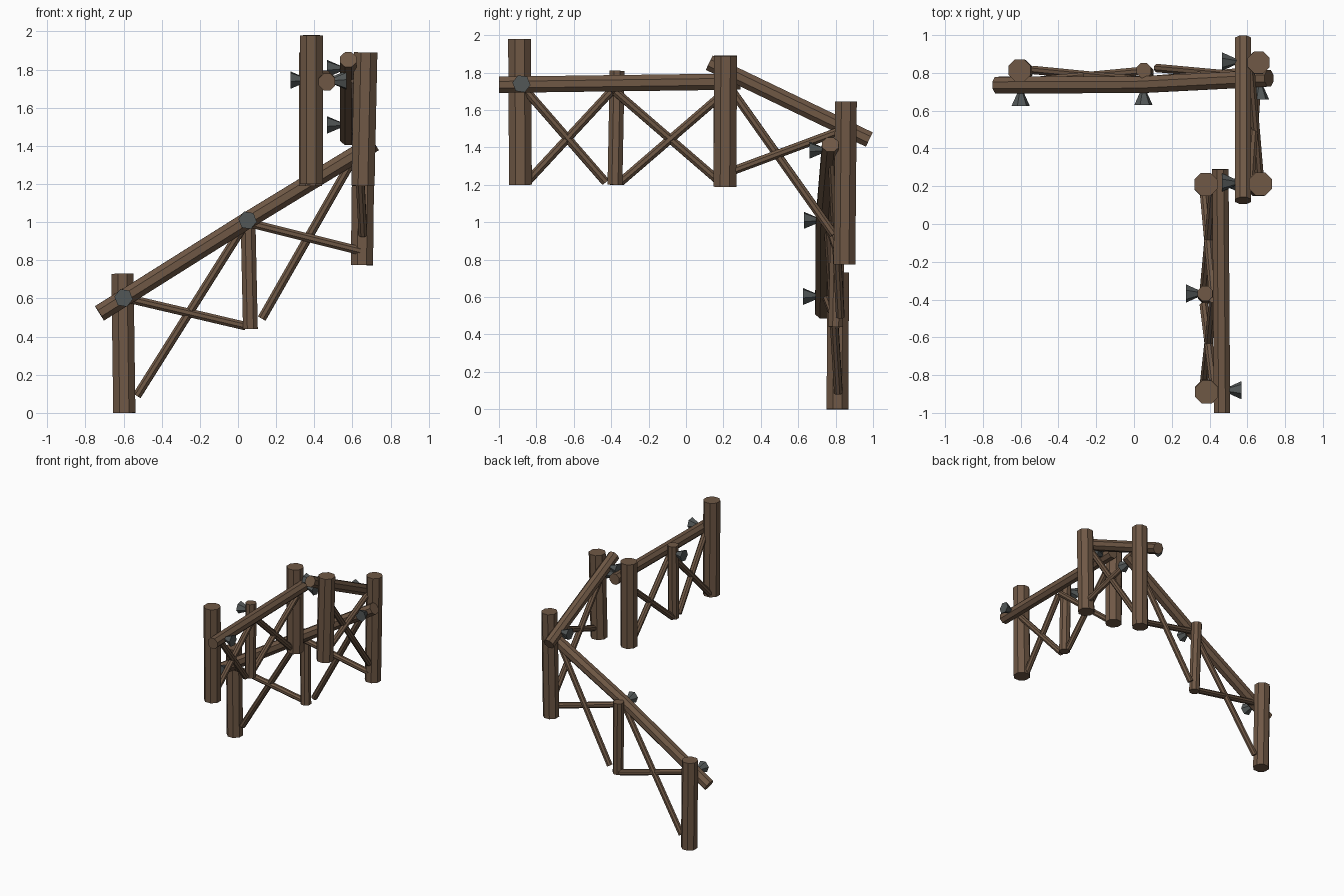
import bpy, bmesh, math
from mathutils import Vector

if "Cube" in bpy.data.objects:
    bpy.data.objects.remove(bpy.data.objects["Cube"])


def material(name, rgb):
    m = bpy.data.materials.new(name)
    m.diffuse_color = (*rgb, 1)
    m.use_nodes = True
    m.node_tree.nodes["Principled BSDF"].inputs["Base Color"].default_value = m.diffuse_color
    return m


WOOD = material("brown wood", (0.16, 0.098, 0.06))
IRON = material("dark iron", (0.085, 0.095, 0.095))


def beam(name, points, radii, sides=8, mat=WOOD, turn=0.5):
    """Flat-sided log swept through the points, one radius per point."""
    pts = [Vector(p) for p in points]
    if not isinstance(radii, (list, tuple)):
        radii = [radii] * len(pts)
    d = (pts[-1] - pts[0]).normalized()
    ref = Vector((0, 1, 0)) if abs(d.z) > 0.9 else Vector((0, 0, 1))
    u = d.cross(ref).normalized()
    v = d.cross(u).normalized()
    bm = bmesh.new()
    rings = []
    for p, r in zip(pts, radii):
        ring = []
        for i in range(sides):
            a = 2 * math.pi * (i + turn) / sides
            ring.append(bm.verts.new(p + r * (math.cos(a) * u + math.sin(a) * v)))
        rings.append(ring)
    for a, b in zip(rings, rings[1:]):
        for i in range(sides):
            j = (i + 1) % sides
            bm.faces.new((a[i], a[j], b[j], b[i]))
    bm.faces.new(rings[0])
    bm.faces.new(rings[-1])
    bmesh.ops.recalc_face_normals(bm, faces=bm.faces)
    me = bpy.data.meshes.new(name)
    bm.to_mesh(me)
    bm.free()
    me.materials.append(mat)
    ob = bpy.data.objects.new(name, me)
    bpy.context.collection.objects.link(ob)


# Posts: bottom point, top point, radius
posts = {
    "stair_low_post": ((-0.596, 0.81, 0), (-0.606, 0.813, 0.73), 0.063),
    "stair_mid_post": ((0.065, 0.80, 0.44), (0.052, 0.813, 1.04), 0.042),
    "corner_post": ((0.65, 0.847, 0.775), (0.66, 0.855, 1.645), 0.063),
    "ramp_top_post": ((0.655, 0.208, 1.19), (0.67, 0.212, 1.89), 0.066),
    "walk_inner_post": ((0.38, 0.208, 1.19), (0.38, 0.21, 1.89), 0.066),
    "walk_mid_post": ((0.38, -0.38, 1.20), (0.377, -0.368, 1.81), 0.043),
    "walk_end_post": ((0.385, -0.885, 1.20), (0.385, -0.89, 1.98), 0.066),
}
for name, (lo, hi, r) in posts.items():
    beam(name, (lo, hi), r)

# Handrails
beam("stair_rail", ((-0.726, 0.735, 0.522), (0.05, 0.738, 1.01), (0.715, 0.772, 1.415)), 0.048)
beam("ramp_rail", ((0.578, 0.124, 1.853), (0.578, 0.98, 1.442)), 0.046)
beam("walk_rail", ((0.466, -1.0, 1.735), (0.457, 0.29, 1.752)), 0.047)

# Crossed braces: upper ends sit against the rail, lower ends against the posts
braces = {
    "stair_brace_1": ((-0.60, 0.75, 0.605), (0.04, 0.81, 0.455)),
    "stair_brace_2": ((-0.53, 0.815, 0.09), (0.03, 0.76, 0.98)),
    "stair_brace_3": ((0.06, 0.76, 0.995), (0.64, 0.81, 0.85)),
    "stair_brace_4": ((0.125, 0.825, 0.495), (0.62, 0.78, 1.36)),
    "ramp_brace_1": ((0.615, 0.22, 1.74), (0.655, 0.79, 0.935)),
    "ramp_brace_2": ((0.665, 0.25, 1.275), (0.615, 0.84, 1.495)),
    "walk_brace_1": ((0.425, -0.87, 1.72), (0.37, -0.43, 1.215)),
    "walk_brace_2": ((0.37, -0.85, 1.215), (0.42, -0.40, 1.70)),
    "walk_brace_3": ((0.42, -0.38, 1.70), (0.37, 0.17, 1.225)),
    "walk_brace_4": ((0.37, -0.35, 1.215), (0.42, 0.19, 1.68)),
}
for name, ends in braces.items():
    beam(name, ends, 0.024, turn=0.5)

# Iron spikes: centre of the wide head, and direction pointing into the wood
spikes = {
    "stair_spike_low": ((-0.60, 0.625, 0.603), (0, 1, 0)),
    "stair_spike_mid": ((0.05, 0.63, 1.01), (0, 1, 0)),
    "stair_spike_top": ((0.667, 0.66, 1.385), (0, 1, 0)),
    "ramp_spike_low": ((0.467, 0.86, 1.51), (1, 0, 0)),
    "ramp_spike_top": ((0.467, 0.22, 1.805), (1, 0, 0)),
    "walk_spike_end": ((0.57, -0.88, 1.74), (-1, 0, 0)),
    "walk_spike_mid": ((0.275, -0.368, 1.745), (1, 0, 0)),
    "walk_spike_inner": ((0.57, 0.21, 1.75), (-1, 0, 0)),
}
for name, (head, d) in spikes.items():
    head = Vector(head)
    beam(name, (head, head + 0.09 * Vector(d)), (0.049, 0.008), 6, IRON, 0.15)
